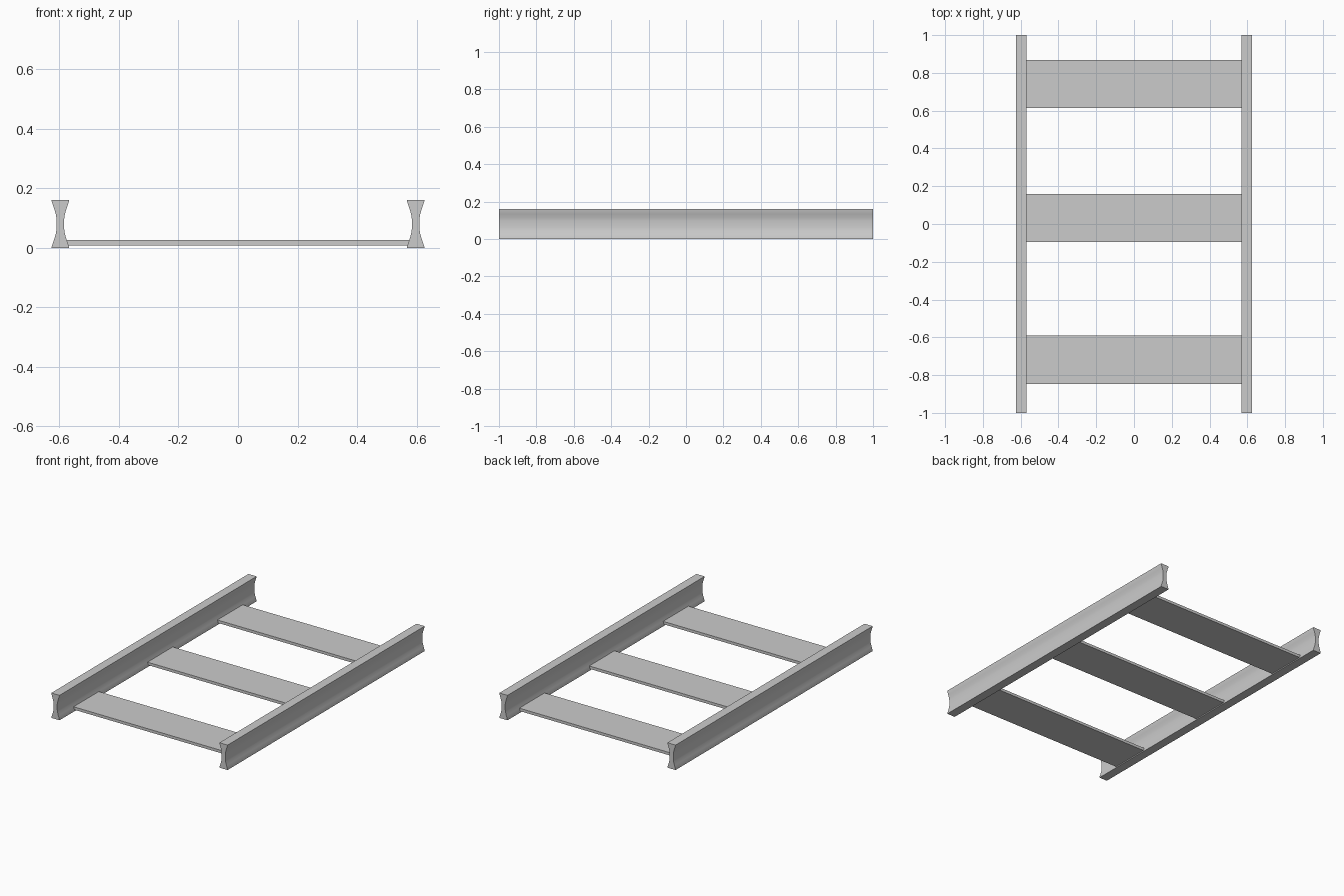
import bpy, bmesh

if "Cube" in bpy.data.objects:
    bpy.data.objects.remove(bpy.data.objects["Cube"])


def extrude_profile(name, pts, y0, y1):
    # Closed x-z outline swept along y
    bm = bmesh.new()
    face = bm.faces.new([bm.verts.new((x, y0, z)) for x, z in pts])
    ext = bmesh.ops.extrude_face_region(bm, geom=[face])
    moved = [v for v in ext["geom"] if isinstance(v, bmesh.types.BMVert)]
    bmesh.ops.translate(bm, verts=moved, vec=(0, y1 - y0, 0))
    bmesh.ops.recalc_face_normals(bm, faces=bm.faces)
    me = bpy.data.meshes.new(name)
    bm.to_mesh(me)
    bm.free()
    ob = bpy.data.objects.new(name, me)
    bpy.context.collection.objects.link(ob)
    return ob


# Side rails: waisted section, wide at top and bottom
H = 0.16
half = [(0.029, 0.0), (0.029, 0.004), (0.021, 0.027), (0.015, 0.048),
        (0.013, 0.062)]
right = half + [(x, H - z) for x, z in reversed(half)]
section = right + [(-x, z) for x, z in reversed(right)]
for label, cx in (("left_rail", -0.597), ("right_rail", 0.597)):
    rail = extrude_profile(label, [(x + cx, z) for x, z in section], -1, 1)
    bpy.ops.object.select_all(action='DESELECT')
    rail.select_set(True)
    bpy.context.view_layer.objects.active = rail
    bpy.ops.object.shade_smooth_by_angle(angle=0.52)

# Flat cross slats, ends let into the rails
slat = [(-0.585, 0.008), (0.585, 0.008), (0.585, 0.026), (-0.585, 0.026)]
for label, cy in (("front", -0.718), ("middle", 0.032), ("back", 0.741)):
    extrude_profile(label + "_slat", slat, cy - 0.128, cy + 0.128)
